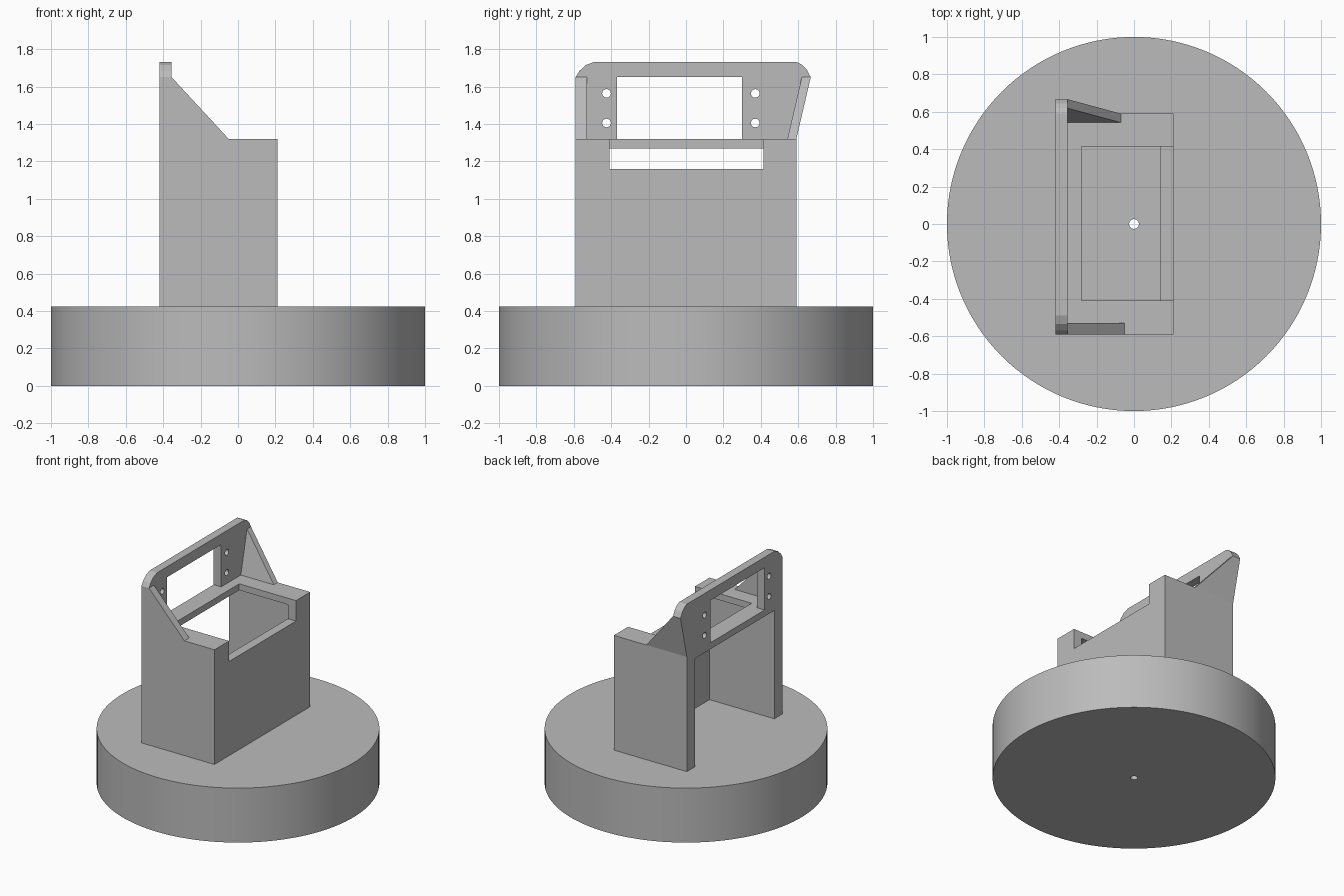
import bpy
import bmesh
import math
from mathutils import Matrix, Vector

if "Cube" in bpy.data.objects:
    bpy.data.objects.remove(bpy.data.objects["Cube"])

grey = bpy.data.materials.new("plain grey")
grey.use_nodes = True
GREY = (0.5, 0.5, 0.5, 1)
grey.diffuse_color = GREY
grey.node_tree.nodes["Principled BSDF"].inputs["Base Color"].default_value = GREY


def finish(name, bm):
    bmesh.ops.recalc_face_normals(bm, faces=bm.faces)
    mesh = bpy.data.meshes.new(name)
    bm.to_mesh(mesh)
    bm.free()
    mesh.materials.append(grey)
    obj = bpy.data.objects.new(name, mesh)
    bpy.context.collection.objects.link(obj)
    return obj


def box(name, low, high):
    low, high = Vector(low), Vector(high)
    bm = bmesh.new()
    bmesh.ops.create_cube(bm, size=1)
    bmesh.ops.scale(bm, vec=high - low, verts=bm.verts)
    bmesh.ops.translate(bm, vec=(low + high) / 2, verts=bm.verts)
    return finish(name, bm)


def cylinder(name, radius, depth, centre, segments, along_x=False):
    bm = bmesh.new()
    turn = Matrix.Rotation(math.pi / 2, 4, 'Y') if along_x else Matrix()
    bmesh.ops.create_cone(bm, cap_ends=True, segments=segments, radius1=radius,
                          radius2=radius, depth=depth,
                          matrix=Matrix.Translation(centre) @ turn)
    return finish(name, bm)


def prism(name, points, offset):
    bm = bmesh.new()
    face = bm.faces.new([bm.verts.new(p) for p in points])
    new = bmesh.ops.extrude_face_region(bm, geom=[face], use_keep_orig=True)["geom"]
    bmesh.ops.translate(bm, vec=offset,
                        verts=[v for v in new if isinstance(v, bmesh.types.BMVert)])
    return finish(name, bm)


def cut(target, cutter):
    cutter.hide_render = True
    mod = target.modifiers.new("cut", 'BOOLEAN')
    mod.operation = 'DIFFERENCE'
    mod.solver = 'EXACT'
    mod.object = cutter
    select(target)
    bpy.ops.object.modifier_apply(modifier=mod.name)
    bpy.data.objects.remove(cutter)


def select(obj):
    bpy.ops.object.select_all(action='DESELECT')
    obj.select_set(True)
    bpy.context.view_layer.objects.active = obj


BACK, FRONT, SIDE = -0.42, 0.21, 0.59
BASE_TOP, BODY_TOP, PLATE_INNER = 0.425, 1.32, -0.355

# Round base with a central hole
base = cylinder("round_base", 1, BASE_TOP, (0, 0, BASE_TOP / 2), 128)
cut(base, cylinder("centre_hole", 0.026, 1, (0, 0, 0.2), 32))
select(base)
bpy.ops.object.shade_smooth_by_angle(angle=math.radians(30))

# Hollow housing, open at the back, with a top opening notched into one wall
housing = box("housing", (BACK, -SIDE, BASE_TOP), (FRONT, SIDE, BODY_TOP))
cut(housing, box("cavity", (-0.6, -0.49, 0.3), (0.14, 0.49, 1.27)))
cut(housing, box("top_opening", (-0.28, -0.41, 1.16), (0.4, 0.415, 1.5)))

# Upright frame around the window
outline = [(-SIDE, BODY_TOP), (-SIDE, 1.65), (-0.57, 1.683), (-0.535, 1.715),
           (-0.49, 1.732), (0.59, 1.732), (0.62, 1.717), (0.645, 1.692),
           (0.667, 1.65), (SIDE, BODY_TOP),
           (0.3, BODY_TOP), (0.3, 1.65), (-0.37, 1.65), (-0.37, BODY_TOP)]
frame = prism("window_frame", [(BACK, y, z) for y, z in outline],
              (PLATE_INNER - BACK, 0, 0))
for y in (-0.425, 0.37):
    for z in (1.405, 1.563):
        cut(frame, cylinder("screw_hole", 0.023, 0.5, (BACK, y, z), 24, True))

# Straight brace on one end, leaning brace on the other
prism("straight_brace", [(PLATE_INNER, -SIDE, BODY_TOP), (-0.05, -SIDE, BODY_TOP),
                         (PLATE_INNER, -SIDE, 1.65)], (0, 0.06, 0))
prism("leaning_brace", [(PLATE_INNER, SIDE, BODY_TOP), (-0.07, SIDE, BODY_TOP),
                        (PLATE_INNER, 0.667, 1.65)], (0, -0.048, 0))
